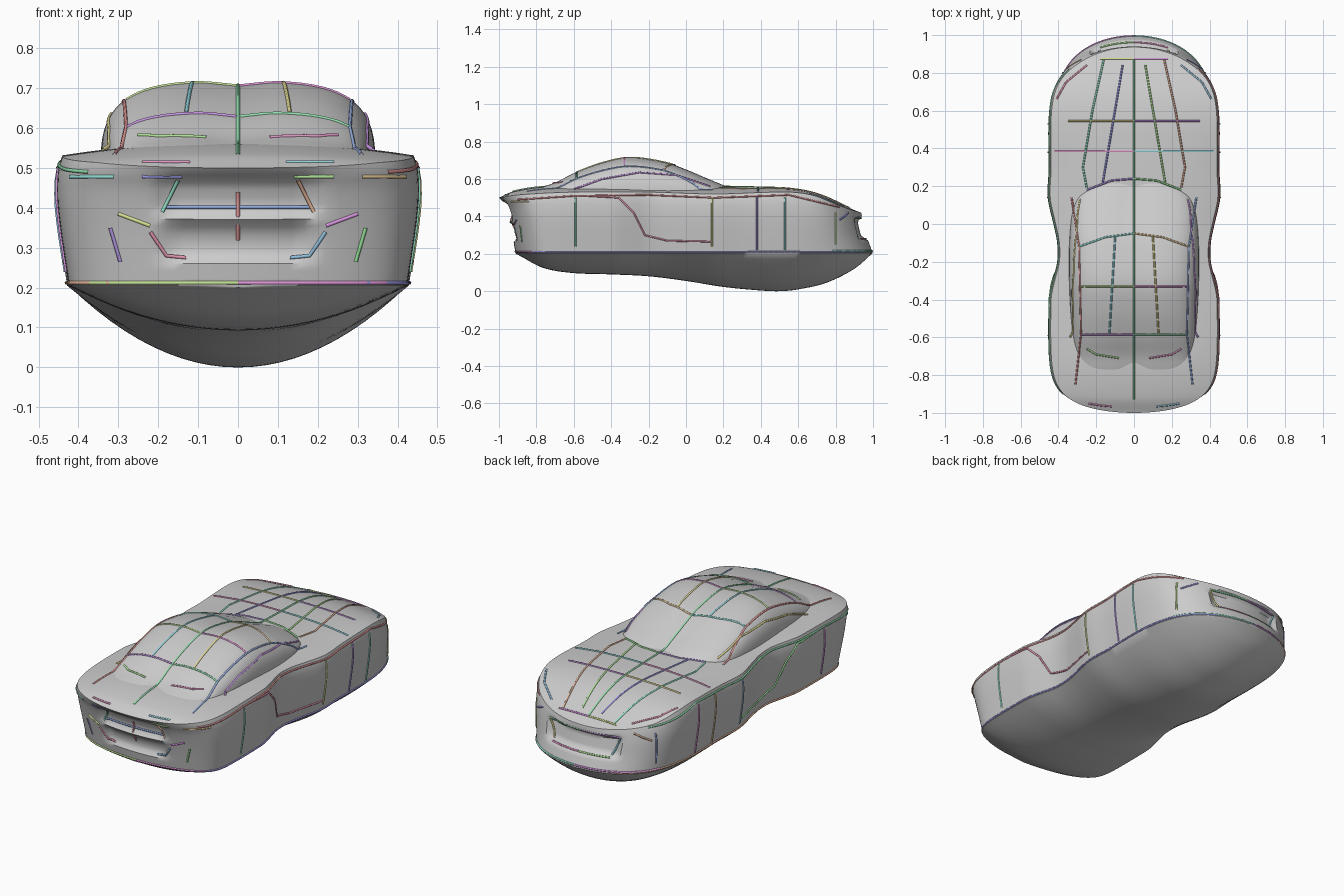
import bpy, math
from mathutils import Vector, Color
from mathutils.bvhtree import BVHTree

if "Cube" in bpy.data.objects:
    bpy.data.objects.remove(bpy.data.objects["Cube"])


def curve(table, t):
    """Smooth interpolation through (t, value) pairs."""
    if t <= table[0][0]:
        return table[0][1]
    if t >= table[-1][0]:
        return table[-1][1]
    n = len(table)
    slope = []
    for i in range(n):
        a, b = table[max(i - 1, 0)], table[min(i + 1, n - 1)]
        slope.append((b[1] - a[1]) / (b[0] - a[0]))
    for i in range(n - 1):
        (x0, y0), (x1, y1) = table[i], table[i + 1]
        if t <= x1:
            h = x1 - x0
            s = (t - x0) / h
            return ((2*s**3 - 3*s*s + 1) * y0 + (s**3 - 2*s*s + s) * h * slope[i]
                    + (3*s*s - 2*s**3) * y1 + (s**3 - s*s) * h * slope[i + 1])


def step(a, b, t):
    s = min(max((t - a) / (b - a), 0), 1)
    return s * s * (3 - 2 * s)


def box(x, z, hx, z0, z1, e=0.03):
    """Soft-edged rectangular mask."""
    return step(hx + e, hx, abs(x)) * step(z0 - e, z0, z) * step(z1 + e, z1, z)


polys = ([], [])


def loft(name, rings, closed):
    n = len(rings[0])
    verts = [v for r in rings for v in r]
    faces = []
    for i in range(len(rings) - 1):
        for j in range(n if closed else n - 1):
            k = (j + 1) % n
            faces.append((i*n + j, i*n + k, (i+1)*n + k, (i+1)*n + j))
    base = len(polys[0])
    polys[0].extend(Vector(v) for v in verts)
    polys[1].extend([tuple(base + q for q in f) for f in faces])
    me = bpy.data.meshes.new(name)
    me.from_pydata(verts, [], faces)
    ob = bpy.data.objects.new(name, me)
    bpy.context.collection.objects.link(ob)
    import bmesh
    bm = bmesh.new()
    bm.from_mesh(me)
    bmesh.ops.remove_doubles(bm, verts=bm.verts, dist=0.0003)
    bmesh.ops.recalc_face_normals(bm, faces=bm.faces)
    bm.to_mesh(me)
    bm.free()
    bpy.context.view_layer.objects.active = ob
    ob.select_set(True)
    bpy.ops.object.shade_smooth_by_angle(angle=math.radians(40))
    ob.select_set(False)
    return ob


# Lower body: width, deck edge, deck centre and belly along y
WIDTH = [(-1, .45), (-.4, .45), (-.3, .43), (-.2, .405), (-.1, .405), (0, .425),
         (.14, .455), (.3, .45), (.6, .458), (1, .46)]
EDGE = [(-1, .5), (-.9, .515), (-.6, .53), (-.2, .53), (.15, .52), (.55, .53),
        (.7, .51), (.85, .465), (1, .42)]
CENTRE = [(-1, .5), (-.92, .535), (-.75, .56), (-.5, .56), (.2, .56), (.4, .556),
          (.55, .55), (.7, .525), (.85, .48), (1, .42)]
BELLY = [(-1, .2), (-.9, .155), (-.8, .125), (-.6, .097), (-.4, .09), (-.2, .08), (0, .055),
         (.2, .023), (.4, .004), (.5, 0), (.6, .01), (.75, .045), (.9, .12), (1, .205)]
WALL = [(0, .975), (.12, 1), (.4, 1), (1, .94)]
TAIL = [(.2, .09), (.35, .06), (.45, .03), (.5, 0)]
NOSE = [(.2, 0), (.3, .035), (.45, .07)]


def place(x, y, z):
    """Lean and recess the two end faces."""
    if y < 0:
        w = step(.65, 1, -y)
        d = curve(TAIL, z) + .03 * box(x, z, .18, .40, .46) + .025 * box(x, z, .17, .29, .34)
        return (x, y + d * w, z)
    w = step(.6, 1, y)
    d = curve(NOSE, z) + .03 * box(x, z, .2, .30, .37)
    return (x, y - d * w, z)


def body_ring(y):
    n = 6 if y > 0 else 12
    w = curve(WIDTH, y) * math.sqrt(max(0, 1 - abs(y) ** n))
    e, c, b = curve(EDGE, y), curve(CENTRE, y), curve(BELLY, y)
    ring = []
    for i in range(25):                       # deck
        u = 1 - i / 12
        ring.append(place(u * w * .975, y, e + (c - e) * (1 - abs(u) ** 2.5)))
    wall = [(curve(WALL, t / 16) * w, e + (.205 - e) * t / 16) for t in range(1, 17)]
    ring += [place(-x, y, z) for x, z in wall]
    for i in range(1, 24):                    # belly
        u = -1 + i / 12
        ring.append(place(u * w * .94, y, b + (.205 - b) * u * u))
    ring += [place(x, y, z) for x, z in reversed(wall)]
    return ring


N = 100
loft("lower_body", [body_ring(math.sin((i / N - .5) * math.pi)) for i in range(N + 1)], True)

# Cabin: superellipse sections with a shallow centre groove
ROOF = [(-.86, .52), (-.78, .555), (-.7, .582), (-.6, .632), (-.45, .688), (-.3, .717), (-.1, .688),
        (0, .652), (.1, .61), (.2, .568), (.26, .54)]
CABIN = [(-.86, .27), (-.7, .31), (-.5, .335), (-.2, .345), (0, .337), (.1, .32),
         (.16, .29), (.22, .2), (.26, .08)]


def cabin_ring(y):
    top, w = curve(ROOF, y), curve(CABIN, y)
    ring = []
    for i in range(33):
        a = math.pi * i / 32
        c, s = math.cos(a), max(0, math.sin(a))
        x = w * math.copysign(abs(c) ** (2 / 3.3), c)
        z = .49 + (top - .49) * s ** (2 / 3.3)
        ring.append((x, y, z - .01 * math.exp(-(x / .05) ** 2)))
    return ring


loft("cabin", [cabin_ring(-.86 + 1.12 * i / 50) for i in range(51)], False)

# Coloured design strokes projected on the surface
tree = BVHTree.FromPolygons(*polys)
CAST = {"top": lambda a, b: ((a, b, 2), (0, 0, -1)),
        "right": lambda a, b: ((2, a, b), (-1, 0, 0)),
        "left": lambda a, b: ((-2, a, b), (1, 0, 0)),
        "tail": lambda a, b: ((a, -2, b), (0, 1, 0)),
        "nose": lambda a, b: ((a, 2, b), (0, -1, 0))}
count = 0


def stroke(view, pts):
    global count
    hits = []
    for p, q in zip(pts, pts[1:]):
        m = max(2, int(math.dist(p, q) / .03))
        for i in range(m + (q == pts[-1])):
            o, d = CAST[view](p[0] + (q[0]-p[0]) * i / m, p[1] + (q[1]-p[1]) * i / m)
            hit = tree.ray_cast(Vector(o), Vector(d))
            if hit[0]:
                hits.append(hit[0])
    if len(hits) < 2:
        return
    count += 1
    cu = bpy.data.curves.new("stroke", 'CURVE')
    cu.dimensions = '3D'
    cu.bevel_depth, cu.bevel_resolution = .005, 1
    sp = cu.splines.new('POLY')
    sp.points.add(len(hits) - 1)
    for pt, h in zip(sp.points, hits):
        pt.co = (*h, 1)
    col = Color()
    col.hsv = ((count * .381) % 1, .6, .75)
    mat = bpy.data.materials.new("stroke_colour")
    mat.diffuse_color = (*col, 1)
    mat.use_nodes = True
    mat.node_tree.nodes["Principled BSDF"].inputs["Base Color"].default_value = mat.diffuse_color
    cu.materials.append(mat)
    bpy.context.collection.objects.link(bpy.data.objects.new("stroke", cu))


def pair(view, pts):
    stroke(view, pts)
    stroke(view, [(-a, b) for a, b in pts])


# Strokes seen from above
stroke("top", [(0, .87), (0, -.93)])
for line in ([(0, .545), (.35, .545)], [(0, .385), (.42, .385)], [(.06, .84), (.165, .22)],
             [(.16, .87), (.22, .6), (.27, .3), (.25, .19)], [(0, .875), (.18, .875)],
             [(.25, .84), (.36, .75), (.41, .66)], [(0, .24), (.12, .23), (.25, .18)],
             [(0, -.05), (.15, -.07), (.29, -.12)], [(0, -.33), (.28, -.33)],
             [(.33, .14), (.29, -.12), (.28, -.58), (.31, -.85)], [(0, -.585), (.28, -.585)],
             [(.1, -.07), (.13, -.58)], [(.25, -.66), (.2, -.69), (.08, -.71)]):
    pair("top", line)
# Strokes on both flanks
for line in ([(-.88, .212), (.95, .212)], [(-.59, .5), (-.59, .24)], [(.14, .5), (.14, .24)],
             [(-.53, .51), (-.36, .5), (-.28, .42), (-.22, .3), (-.1, .27), (.14, .265)],
             [(.38, .51), (.38, .22)], [(.53, .5), (.53, .22)], [(.8, .42), (.8, .25)],
             [(-.9, .49), (-.6, .51), (-.2, .515), (.15, .5), (.55, .515), (.82, .45)],
             [(-.6, .545), (-.45, .6), (-.25, .635), (-.05, .62), (.13, .56)]):
    stroke("right", line)
    stroke("left", line)
# Strokes on the tail and nose
for line in ([(.12, .515), (.24, .515)], [(.14, .478), (.24, .478)], [(.15, .47), (.19, .39)],
             [(.3, .385), (.22, .355)], [(.22, .34), (.18, .28), (.13, .275)], [(.32, .35), (.295, .265)],
             [(.31, .478), (.42, .478)], [(0, .212), (.4, .212)]):
    pair("tail", line)
stroke("tail", [(-.18, .402), (.18, .402)])
stroke("tail", [(0, .44), (0, .32)])
for line in ([(0, .39), (.22, .39)], [(.22, .39), (.18, .29)], [(0, .28), (.18, .28)],
             [(.28, .42), (.36, .38)], [(0, .215), (.38, .215)]):
    pair("nose", line)
